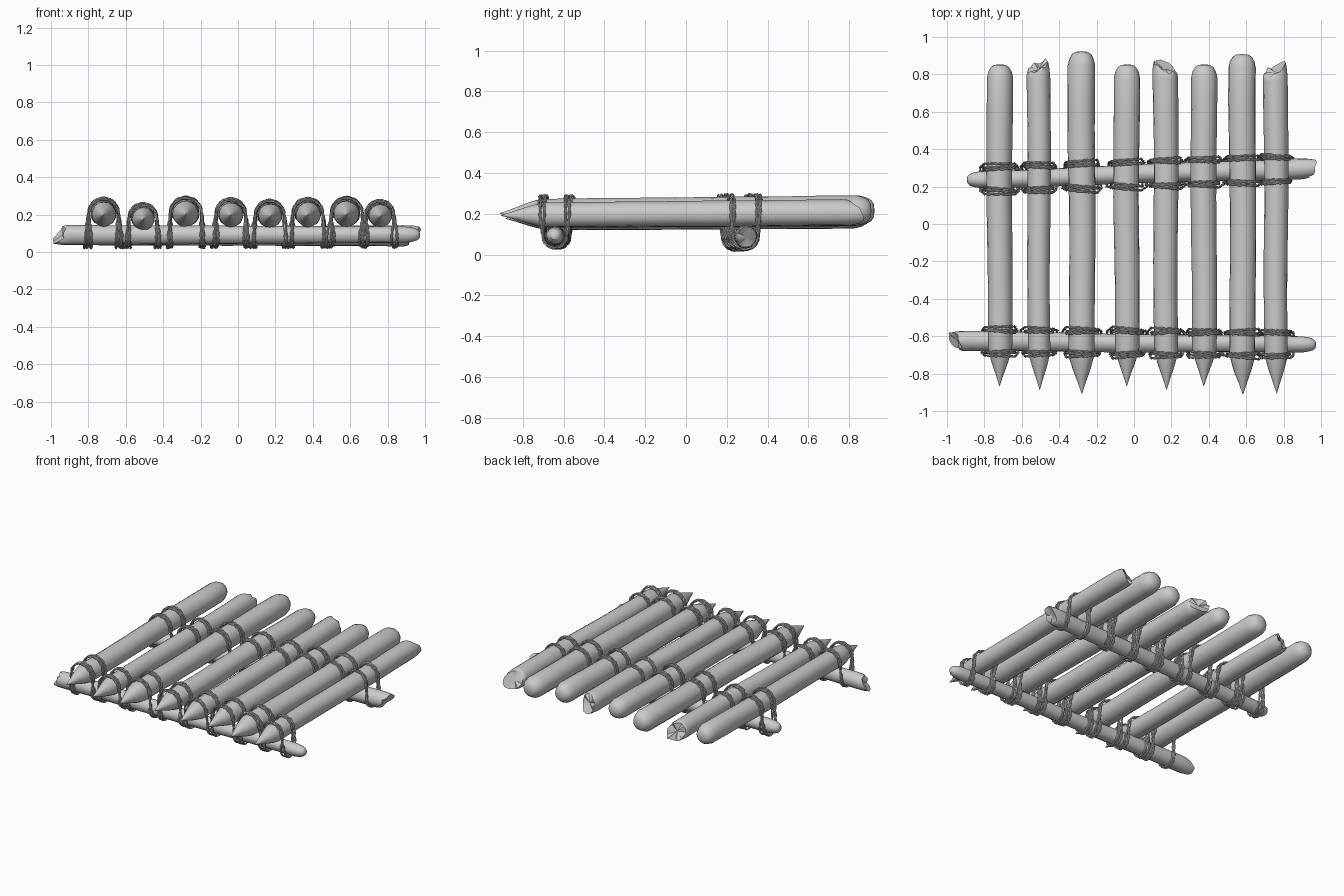
import bpy, bmesh, math, random
from mathutils import Vector

random.seed(4)
if "Cube" in bpy.data.objects:
    bpy.data.objects.remove(bpy.data.objects["Cube"])


def material(name, grey):
    mat = bpy.data.materials.new(name)
    mat.use_nodes = True
    colour = (grey, grey, grey, 1)
    mat.diffuse_color = colour
    mat.node_tree.nodes["Principled BSDF"].inputs["Base Color"].default_value = colour
    return mat


GREY = material("plain grey", 0.6)
UP = Vector((0, 0, 1))
SIDES = 16

# End shapes: (distance from the end, share of the full radius)
ENDS = {
    "point": [(0, 0.05), (0.05, 0.3), (0.12, 0.68), (0.17, 0.9), (0.2, 1)],
    "round": [(0, 0.45), (0.012, 0.7), (0.035, 0.88), (0.07, 1)],
    "broken": [(0, 0.86), (0.05, 0.97), (0.11, 1)],
}


def pole(name, start, end, radius, kinds, lean=(0, 0), taper=(1, 1), depth=0.07):
    """A rough pole between two points; lean is the angle where a broken end is longest."""
    start, end = Vector(start), Vector(end)
    length = (end - start).length
    axis = (end - start).normalized()
    side = axis.cross(UP).normalized()
    up = side.cross(axis)
    first, last = ENDS[kinds[0]], ENDS[kinds[1]]
    rings = [(d, f) for d, f in first]
    a, b = first[-1][0], length - last[-1][0]
    rings += [(a + (b - a) * i / 9, 1) for i in range(1, 9)]
    rings += [(length - d, f) for d, f in reversed(last)]

    bm = bmesh.new()
    grid = []
    jag = [[random.uniform(-0.012, 0.012) for _ in range(SIDES)] for _ in range(2)]
    lump = [random.uniform(-0.03, 0.03) for _ in range(SIDES)]
    for t, share in rings:
        u = t / length
        size = radius * share * (taper[0] + (taper[1] - taper[0]) * u)
        wander = 0.003 * math.sin(9 * u + length * 40)
        ring = []
        for k in range(SIDES):
            ang = math.tau * k / SIDES
            along = t
            for i, kind in enumerate(kinds):
                gap = t if i == 0 else length - t
                if kind == "broken" and gap < 0.1:
                    cut = depth * (1 - math.cos(ang - math.radians(lean[i]))) / 2 + jag[i][k] + 0.012
                    along += cut * (1 - gap / 0.1) * (1 if i == 0 else -1)
            r = size * (1 + lump[k] + random.uniform(-0.015, 0.015))
            ring.append(bm.verts.new(start + axis * along + side * (r * math.cos(ang) + wander)
                                     + up * r * math.sin(ang)))
        grid.append(ring)
    for low, high in zip(grid, grid[1:]):
        for k in range(SIDES):
            n = (k + 1) % SIDES
            bm.faces.new((low[k], low[n], high[n], high[k]))
    # Caps, hollowed a little where the wood is broken
    for ring, kind, sign in ((grid[0], kinds[0], 1), (grid[-1], kinds[1], -1)):
        centre = sum((v.co for v in ring), Vector()) / SIDES
        hollow = {"broken": 0.015, "round": -0.004, "point": -0.008}[kind]
        tip = bm.verts.new(centre + axis * hollow * sign)
        for k in range(SIDES):
            bm.faces.new((ring[k], ring[(k + 1) % SIDES], tip))
    bmesh.ops.recalc_face_normals(bm, faces=bm.faces)
    for face in bm.faces:
        face.smooth = True
    for edge in bm.edges:
        edge.smooth = edge.calc_face_angle(0) < 0.65
    mesh = bpy.data.meshes.new(name)
    bm.to_mesh(mesh)
    bm.free()
    mesh.materials.append(GREY)
    bpy.context.collection.objects.link(bpy.data.objects.new(name, mesh))


def resample(points, count):
    """Even steps along a closed path."""
    points = points + points[:1]
    marks = [0]
    for p, q in zip(points, points[1:]):
        marks.append(marks[-1] + (q - p).length)
    out, j = [], 0
    for i in range(count):
        d = marks[-1] * i / count
        while marks[j + 1] < d:
            j += 1
        out.append(points[j].lerp(points[j + 1], (d - marks[j]) / max(marks[j + 1] - marks[j], 1e-6)))
    return out


def lashing_path(log, log_r, bar, bar_r, turn):
    """One turn: over the log, under the bar, back over the log, under the bar."""
    spread = 0.012 * turn
    gap_y = bar_r + 0.002 + spread + random.uniform(-0.004, 0.004)
    gap_x = log_r + 0.004 + spread + random.uniform(-0.006, 0.006)
    lr = log_r + 0.009 + random.uniform(0, 0.004)
    br = bar_r + 0.009 + random.uniform(0, 0.003)
    skew = random.uniform(-0.008, 0.008)
    path = []
    for s in (-1, 1):
        for i in range(13):
            a = math.pi * i / 12
            path.append(Vector((log.x - s * lr * math.cos(a) * -1,
                                bar.y + s * gap_y + skew * math.cos(a),
                                log.z + lr * math.sin(a))) if s < 0 else
                        Vector((log.x + lr * math.cos(a) * s,
                                bar.y + gap_y + skew * math.cos(a),
                                log.z + lr * math.sin(a))))
        if s < 0:
            path[-13:] = path[-13:][::1]
        # Continue under the bar on the side where the arc over the log ended
        x_side = 1 if path[-1].x > log.x else -1
        for i in range(11):
            a = math.pi * i / 10
            path.append(Vector((log.x + x_side * gap_x + skew * math.cos(a),
                                bar.y + s * br * math.cos(a),
                                bar.z - br * math.sin(a))))
        if s < 0:
            start_side = x_side
    # The second arc must leave from the side where the first bar pass came up
    second = path[24:37]
    if (second[0].x - log.x) * start_side < 0:
        path[24:37] = second[::-1]
        for p in path[37:]:
            p.x = log.x - start_side * gap_x
    return path


def lashing(name, log, log_r, bar, bar_r):
    curve = bpy.data.curves.new(name, "CURVE")
    curve.dimensions = "3D"
    curve.bevel_depth = 0.004
    curve.bevel_resolution = 1
    for turn in range(3):
        path = resample(lashing_path(log, log_r, bar, bar_r, turn), 110)
        count = len(path)
        hub = (log + bar) / 2
        for strand in range(2):
            spline = curve.splines.new("POLY")
            spline.points.add(count - 1)
            spline.use_cyclic_u = True
            for i, p in enumerate(path):
                tangent = (path[(i + 1) % count] - path[i - 1]).normalized()
                across = tangent.cross(p - hub).normalized()
                phase = math.tau * 14 * i / count + math.pi * strand
                offset = across * math.cos(phase) + across.cross(tangent) * math.sin(phase)
                spline.points[i].co = (*(p + offset * 0.0038), 1)
    curve.materials.append(GREY)
    bpy.context.collection.objects.link(bpy.data.objects.new(name, curve))


# Sharpened logs: x, height, radius, tip y, back y, back end, angle of the longest splinter
LOGS = [
    (-0.72, 0.208, 0.069, -0.86, 0.85, "round", 0),
    (-0.51, 0.185, 0.063, -0.88, 0.89, "broken", -45),
    (-0.28, 0.21, 0.073, -0.90, 0.92, "round", 0),
    (-0.04, 0.206, 0.068, -0.86, 0.85, "round", 0),
    (0.168, 0.2, 0.067, -0.88, 0.89, "broken", -135),
    (0.372, 0.206, 0.069, -0.86, 0.85, "round", 0),
    (0.58, 0.21, 0.073, -0.905, 0.905, "round", 0),
    (0.757, 0.2, 0.064, -0.90, 0.875, "broken", -45),
]
# Crossbars: name, left point, right point, radius, ends, angles
BARS = [
    ("front_crossbar", (-1.0, -0.625, 0.09), (0.97, -0.645, 0.092), 0.049,
     ("broken", "round"), (225, 0), (1.1, 0.86)),
    ("back_crossbar", (-0.89, 0.235, 0.083), (0.99, 0.3, 0.088), 0.052,
     ("round", "broken"), (0, 110), (0.86, 1.08)),
]

for bar in BARS:
    pole(*bar)
for n, (x, z, r, tip, back, kind, lean) in enumerate(LOGS, 1):
    start, end = Vector((x + 0.003, tip, z - 0.008)), Vector((x, back, z + 0.006))
    pole(f"log_{n}", start, end, r, ("point", kind), (0, lean), (0.94, 1.02))
    for name, left, right, bar_r, *_ in BARS:
        left, right = Vector(left), Vector(right)
        at_bar = left.lerp(right, (x - left.x) / (right.x - left.x))
        at_log = start.lerp(end, (at_bar.y - tip) / (back - tip))
        lashing(f"rope_{name}_{n}", at_log, r, at_bar, bar_r)
